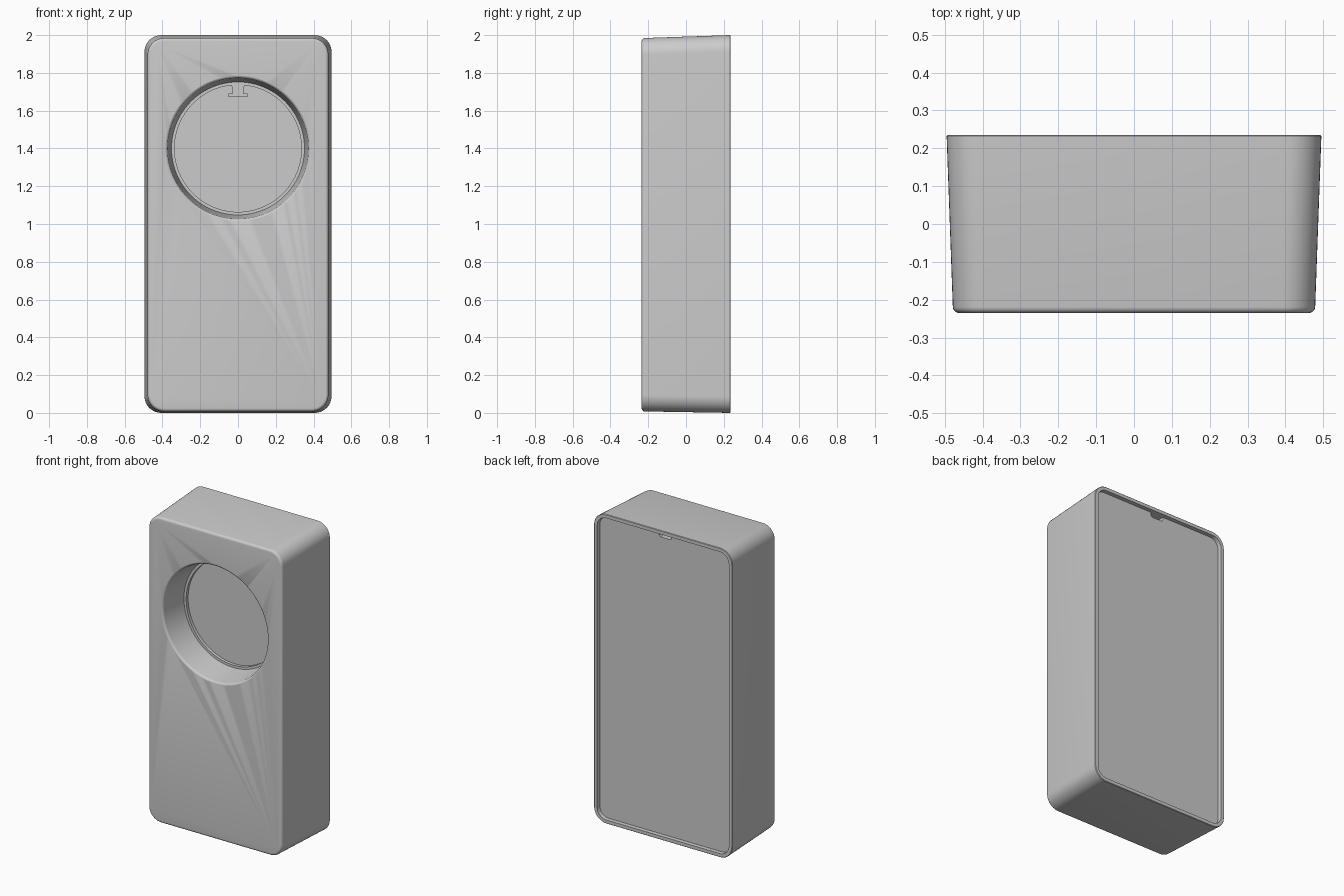
import bpy, bmesh
from math import sin, cos, pi, radians

if "Cube" in bpy.data.objects:
    bpy.data.objects.remove(bpy.data.objects["Cube"])

HOLE_Z = 1.4


def finish(bm, name, angle=30):
    bmesh.ops.recalc_face_normals(bm, faces=bm.faces)
    mesh = bpy.data.meshes.new(name)
    bm.to_mesh(mesh)
    bm.free()
    ob = bpy.data.objects.new(name, mesh)
    bpy.context.collection.objects.link(ob)
    smooth(ob, angle)
    return ob


def smooth(ob, angle=30):
    bpy.ops.object.select_all(action='DESELECT')
    ob.select_set(True)
    bpy.context.view_layer.objects.active = ob
    bpy.ops.object.shade_smooth_by_angle(angle=radians(angle))


def skin(rings, name):
    """Bridge equal-length rings of points and cap both ends."""
    bm = bmesh.new()
    loops = [[bm.verts.new(p) for p in ring] for ring in rings]
    n = len(loops[0])
    for a, b in zip(loops, loops[1:]):
        for i in range(n):
            j = (i + 1) % n
            bm.faces.new((a[i], a[j], b[j], b[i]))
    bm.faces.new(loops[0])
    bm.faces.new(loops[-1])
    return finish(bm, name)


def body_ring(y, inset, taper_y=None, seg=10):
    """Rounded rectangle following the draft of the body."""
    t = (y if taper_y is None else taper_y) / 0.235
    w = 0.4865 + 0.0085 * t - inset
    lo = 0.004 - 0.004 * t + inset
    hi = 1.992 + 0.008 * t - inset
    r = 0.088 - inset
    pts = []
    for k, (cx, cz) in enumerate([(w - r, hi - r), (r - w, hi - r),
                                  (r - w, lo + r), (w - r, lo + r)]):
        for i in range(seg + 1):
            a = (k + i / seg) * pi / 2
            pts.append((cx + r * cos(a), y, cz + r * sin(a)))
    return pts


def lathe(profile, name, n=96):
    return skin([[(r * cos(2 * pi * i / n), y, HOLE_Z + r * sin(2 * pi * i / n))
                  for i in range(n)] for y, r in profile], name)


def prism(outline, y0, y1, name):
    return skin([[(x, y, z) for x, z in outline] for y in (y0, y1)], name)


def cut(ob, cutter):
    mod = ob.modifiers.new("cut", 'BOOLEAN')
    mod.operation = 'DIFFERENCE'
    mod.solver = 'EXACT'
    mod.object = cutter
    bpy.context.view_layer.objects.active = ob
    bpy.ops.object.modifier_apply(modifier=mod.name)
    bpy.data.objects.remove(cutter)
    smooth(ob)


# Tapered shell with rounded front edge and an open rear rim
F = 0.016
sections = [(-0.235 + F * (1 - cos(a)), F * (1 - sin(a)))
            for a in [i * pi / 10 for i in range(6)]]
sections += [(0.232, 0), (0.235, 0.003), (0.235, 0.024), (0.15, 0.024)]
shell = skin([body_ring(y, d) for y, d in sections], "shell")

# Round front recess: softened mouth, drafted wall, ledge and sunken floor
mouth = [(-0.235 + 0.014 * (1 - cos(a)), 0.373 + 0.014 * (1 - sin(a)))
         for a in [i * pi / 10 for i in range(1, 6)]]
cut(shell, lathe([(-0.26, 0.388), (-0.236, 0.387)] + mouth +
                 [(-0.05, 0.352), (-0.05, 0.336), (-0.03, 0.336)], "recess_cutter"))

# T-shaped tab hanging from the ledge at the top of the recess
half = [(0.045, 1.745), (0.03, 1.725), (0.03, 1.692), (0.05, 1.692), (0.05, 1.672)]
tab = prism(half + [(-x, z) for x, z in reversed(half)], -0.05, -0.025, "ledge_tab")

# Rear cover plate set inside the rim, with a small slot at its top edge
plate = skin([body_ring(0.145, 0.025), body_ring(0.21, 0.025)], "back_plate")
cut(plate, prism([(-0.045, 2.05), (-0.045, 1.955), (-0.035, 1.945),
                  (0.035, 1.945), (0.045, 1.955), (0.045, 2.05)],
                 0.17, 0.3, "slot_cutter"))
